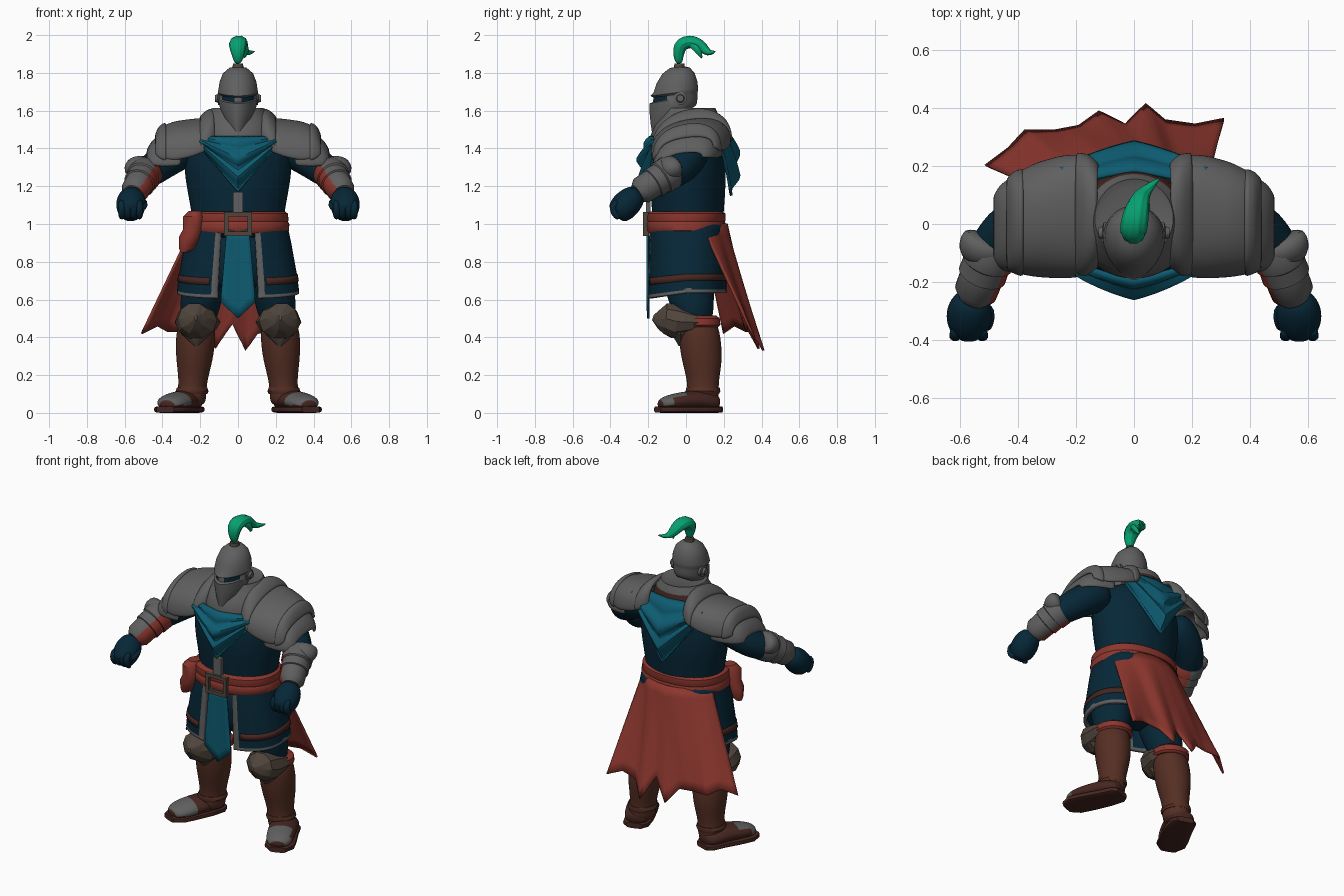
import bpy, bmesh, math
from mathutils import Vector

def mat(name, r, g, b):
    m = bpy.data.materials.new(name)
    m.diffuse_color = (r, g, b, 1)
    return m

STEEL = mat("steel grey", .115, .115, .115)
NAVY = mat("navy cloth", .002, .02, .038)
TEAL = mat("teal cloth", .004, .105, .165)
RED = mat("red cloth", .26, .037, .027)
BROWN = mat("brown leather", .09, .028, .017)
DARK = mat("dark leather", .06, .019, .015)
BRONZE = mat("dull bronze", .08, .06, .046)
GREEN = mat("green plume", .002, .36, .165)

def make(name, verts, faces, mats, rule=None, mirror=False, solid=0, sub=0, angle=40):
    me = bpy.data.meshes.new(name)
    me.from_pydata([tuple(v) for v in verts], [], faces)
    bm = bmesh.new()
    bm.from_mesh(me)
    bmesh.ops.recalc_face_normals(bm, faces=bm.faces)
    bm.to_mesh(me)
    bm.free()
    for m in mats:
        me.materials.append(m)
    for p in me.polygons:
        p.use_smooth = True
        if rule:
            p.material_index = int(rule(p.center, p.normal))
    if not sub:
        me.set_sharp_from_angle(angle=math.radians(angle))
    ob = bpy.data.objects.new(name, me)
    bpy.context.collection.objects.link(ob)
    if mirror:
        ob.modifiers.new("mirror", 'MIRROR').use_mirror_merge = False
    if solid:
        s = ob.modifiers.new("thickness", 'SOLIDIFY')
        s.thickness, s.offset = solid, 0
    if sub:
        s = ob.modifiers.new("smooth", 'SUBSURF')
        s.levels = s.render_levels = sub
    return ob

def skin(rings, n):
    """faces joining closed rings, with end caps"""
    f = [(i*n+j, i*n+(j+1) % n, (i+1)*n+(j+1) % n, (i+1)*n+j) for i in range(rings-1) for j in range(n)]
    return f + [tuple(range(n)), tuple(range((rings-1)*n, rings*n))]

def loft(name, secs, mats, n=20, hint=(1, 0, 0), flat=False, power=1, ridge=0, **kw):
    """ellipses (x, y, z, a, b) swept along a path"""
    pts, verts = [Vector(s[:3]) for s in secs], []
    for i, s in enumerate(secs):
        t = Vector((0, 0, 1)) if flat else (pts[min(i+1, len(pts)-1)] - pts[max(i-1, 0)]).normalized()
        a = Vector(hint)
        a = (a - t*a.dot(t)).normalized()
        b = t.cross(a)
        for j in range(n):
            w = 2*math.pi*j/n
            k = 1 - ridge*(j % 2)
            c, d = (math.copysign(abs(q)**power, q) for q in (math.cos(w), math.sin(w)))
            verts.append(pts[i] + a*c*s[3]*k + b*d*s[4]*k)
    return make(name, verts, skin(len(secs), n), mats, **kw)

def grid(name, f, nu, nv, mats, **kw):
    verts = [f(i/nu, j/nv) for i in range(nu+1) for j in range(nv+1)]
    w = nv+1
    faces = [(i*w+j, i*w+j+1, (i+1)*w+j+1, (i+1)*w+j) for i in range(nu) for j in range(nv)]
    return make(name, verts, faces, mats, **kw)

def pick(rows, u):
    """linear lookup in a list of tuples"""
    x = u*(len(rows)-1)
    i = min(int(x), len(rows)-2)
    return [a+(b-a)*(x-i) for a, b in zip(rows[i], rows[i+1])]

def box(name, c, s, m, **kw):
    x, y, z = (q/2 for q in s)
    v = [(c[0]+i*x, c[1]+j*y, c[2]+k*z) for k in (-1, 1) for i, j in ((-1, -1), (1, -1), (1, 1), (-1, 1))]
    return make(name, v, skin(2, 4), [m], **kw)

# torso, pelvis and collar
loft("torso", [(0, .01, .9, .24, .185), (0, .01, 1.05, .245, .19), (0, .01, 1.2, .278, .205), (0, .01, 1.35, .295, .2),
               (0, .01, 1.45, .26, .18), (0, .02, 1.53, .14, .13)], [NAVY], flat=True, sub=2)
loft("pelvis", [(0, .01, .98, .24, .18), (0, .01, .75, .25, .16), (0, .01, .64, .14, .12)], [NAVY], flat=True, sub=2)
loft("collar", [(0, .0, 1.43, .19, .185), (0, .0, 1.47, .2, .187), (0, .01, 1.53, .185, .172), (0, .02, 1.57, .165, .152),
                (0, .02, 1.585, .15, .148), (0, .02, 1.615, .135, .135), (0, .02, 1.605, .11, .11)], [STEEL, DARK], n=40, flat=True,
     rule=lambda c, n: c.y > .08 and c.z < 1.575)
box("chest_strip", (0, -.2, 1.11), (.055, .025, .12), STEEL)

# scarf with V folds, front and back
for name, top, tip, wid, prof in (("scarf_front", 1.46, 1.17, .2, [(-.19,), (-.245,), (-.24,), (-.215,)]),
                                  ("scarf_back", 1.54, 1.15, .25, [(.18,), (.265,), (.275,), (.24,)])):
    def scarf(u, v):
        x = (u*2-1)*wid
        s = abs(x)/wid
        y = pick(prof, v)[0]*(1-.2*s-.12*s*s)*(1+.05*math.sin(v*6*math.pi))
        return (x, y, top + (tip + (top-tip-.05)*s - top)*v)
    grid(name, scarf, 16, 18, [TEAL], solid=.015)

# helmet: rings of z front, z back, half width, y front, y back
HEL = [(1.835, 1.835, .008, -.03, -.01), (1.826, 1.828, .045, -.085, .02), (1.795, 1.8, .08, -.125, .045),
       (1.745, 1.755, .098, -.155, .06), (1.695, 1.72, .104, -.172, .064), (1.678, 1.71, .107, -.188, .064),
       (1.67, 1.7, .1, -.172, .062), (1.645, 1.69, .1, -.175, .06), (1.638, 1.68, .101, -.193, .06),
       (1.58, 1.66, .098, -.192, .06), (1.53, 1.64, .088, -.187, .058), (1.485, 1.625, .066, -.18, .05)]
N, verts = 48, []
for i, (zf, zb, rx, yf, yb) in enumerate(HEL):
    ym = yf + (yb-yf)*.55
    for j in range(N):
        c, s = math.cos(2*math.pi*j/N), math.sin(2*math.pi*j/N)
        p = 1.2 if s < 0 and i > 4 else 1
        x = rx*math.copysign(abs(c)**p, c)
        y = ym + ((yb-ym)*s if s > 0 else -(ym-yf)*abs(s)**p)
        verts.append((x, y, zf + (zb-zf)*(y-yf)/(yb-yf)))
make("helmet", verts, skin(len(HEL), N), [STEEL, NAVY], angle=35,
     rule=lambda c, n: 1.645 < c.z < 1.685 and .017 < abs(c.x) < .085 and c.y < -.08 and -.6 < n.z < .6 and c.z < 1.673 + .1*abs(c.x))
loft("ear_disc", [(.08, -.03, 1.665, .035, .035), (.105, -.03, 1.665, .035, .035), (.108, -.03, 1.665, .022, .022),
                  (.122, -.03, 1.665, .018, .018)], [STEEL], hint=(0, 1, 0), mirror=True)
loft("plume_socket", [(0, -.035, 1.81, .032, .032), (0, -.035, 1.85, .026, .026)], [BRONZE], flat=True)
loft("plume", [(0, -.035, 1.845, .018, .018), (0, -.042, 1.89, .034, .032), (-.003, -.035, 1.94, .05, .042),
               (0, -.005, 1.963, .052, .042), (.008, .04, 1.966, .048, .038), (.018, .08, 1.945, .038, .034),
               (.032, .105, 1.915, .028, .026), (.055, .13, 1.903, .016, .016), (.09, .158, 1.915, .003, .003)],
     [GREEN], n=20, ridge=.2, sub=1)
loft("plume_lock", [(.01, .0, 1.96, .02, .02), (.035, .04, 1.95, .022, .025), (.045, .07, 1.91, .018, .02),
                    (.03, .085, 1.875, .004, .004)], [GREEN], n=12, ridge=.2, sub=1)

# layered shoulder plates: rows of x, centre y, top z, bottom z, half depth
def plate(name, rows, thick=.018):
    def f(u, v):
        x, yc, zt, zb, ry = pick(rows, u)
        w = (v*2-1)*1.62
        y = yc + ry*math.copysign(abs(math.sin(w))**.9, w)
        return (x, y, zb + (zt-zb)*max(math.cos(w), 0)**.75 + .14*(y-.03))
    grid(name, f, 2*(len(rows)-1), 20, [STEEL], solid=thick, mirror=True, sub=1)
plate("shoulder_rim", [(.125, .03, 1.6, 1.44, .165), (.16, .03, 1.59, 1.42, .2), (.2, .03, 1.55, 1.4, .205)], .025)
plate("shoulder_plate", [(.15, .03, 1.55, 1.42, .2), (.24, .025, 1.545, 1.385, .205), (.33, .015, 1.535, 1.365, .19),
                         (.39, .005, 1.515, 1.37, .17), (.425, 0, 1.465, 1.395, .14)])
plate("shoulder_edge", [(.38, .005, 1.53, 1.36, .178), (.41, .005, 1.515, 1.37, .168), (.435, 0, 1.46, 1.39, .145)], .02)
plate("shoulder_lower_plate", [(.3, .01, 1.5, 1.335, .18), (.4, 0, 1.48, 1.33, .165), (.455, -.01, 1.43, 1.335, .14),
                               (.48, -.015, 1.38, 1.345, .1)])

# arms, gauntlets and fists
loft("arm", [(.24, .03, 1.42, .1, .1), (.36, .02, 1.36, .1, .105), (.45, -.03, 1.29, .088, .09), (.5, -.1, 1.25, .075, .078),
             (.54, -.2, 1.19, .06, .06), (.56, -.27, 1.15, .05, .05)], [NAVY], hint=(0, 0, 1), mirror=True, sub=2)
A, B, INNER = Vector((.475, -.055, 1.29)), Vector((.555, -.26, 1.162)), Vector((-.75, -.4, -.5))
def inner_side(c, n):
    ax = (B-A).normalized()
    d = (c-A) - ax*(c-A).dot(ax)
    return d.normalized().dot(INNER) > .35
loft("gauntlet", [(.475, -.055, 1.29, .07, .07), (.487, -.085, 1.272, .092, .092), (.505, -.13, 1.245, .09, .09),
                  (.506, -.133, 1.243, .082, .082), (.522, -.175, 1.216, .084, .084), (.523, -.178, 1.214, .076, .076),
                  (.545, -.235, 1.178, .074, .074), (.555, -.26, 1.162, .05, .05)], [STEEL, RED], n=28, hint=(0, 0, 1),
     mirror=True, rule=inner_side)
loft("elbow_guard", [(.5, -.045, 1.31, .055, .085), (.515, -.075, 1.3, .07, .09), (.522, -.1, 1.285, .066, .085),
                     (.53, -.13, 1.262, .04, .06)], [STEEL], hint=(0, 0, 1), mirror=True, sub=1)
loft("fist", [(.555, -.245, 1.17, .045, .045), (.563, -.28, 1.14, .075, .07), (.568, -.32, 1.1, .082, .078),
              (.567, -.355, 1.065, .07, .07), (.565, -.375, 1.045, .045, .05)], [NAVY], mirror=True, sub=2)
for i in range(4):
    x = .522 + .031*i
    loft("finger", [(x, -.355, 1.125, .016, .016), (x, -.388, 1.1, .022, .022), (x, -.385, 1.06, .022, .022),
                    (x, -.35, 1.025, .016, .016)], [NAVY], n=10, mirror=True, sub=1)
loft("thumb", [(.51, -.28, 1.13, .02, .025), (.497, -.32, 1.1, .025, .025), (.51, -.37, 1.08, .018, .018)],
     [NAVY], n=10, hint=(0, 0, 1), mirror=True, sub=1)

# belt, buckle and side knot
loft("belt", [(0, 0, .95, .255, .2), (0, 0, .965, .27, .21), (0, 0, 1.0, .272, .212), (0, 0, 1.012, .265, .206),
              (0, 0, 1.02, .268, .21), (0, 0, 1.055, .264, .208), (0, 0, 1.065, .25, .195)], [RED], n=48, flat=True, power=.92)
for s in (-1, 1):
    box("buckle_side", (s*.062, -.212, 1.0), (.022, .03, .125), BRONZE)
    box("buckle_bar", (0, -.212, 1.0+s*.052), (.12, .028, .022), BRONZE)
loft("belt_knot", [(-.225, -.12, 1.07, .035, .04), (-.235, -.13, 1.04, .055, .055), (-.24, -.13, .97, .052, .05),
                   (-.255, -.13, .93, .058, .05), (-.27, -.13, .87, .042, .03), (-.285, -.13, .85, .02, .02)],
     [RED], n=10, flat=True)

# skirt open at the front, grey trim and leather strap
def wrap(rows, gap):
    def f(u, v):
        z, rx, ry = pick(rows, u)
        w = -math.pi/2 + gap + v*2*(math.pi-gap)
        c, s = (math.copysign(abs(q)**.82, q) for q in (math.cos(w), math.sin(w)))
        return (rx*c, .005+ry*s, z - .03*max(0, -s)*(1-(z-.63)/.37))
    return f
def trim(c, n):
    low = c.z + .03*min(max(-c.y/.2, 0), 1) < .655
    return low or (c.y < -.1 and abs(c.x) < .445*(.25 + .18*(1-c.z)))
grid("skirt", wrap([(1.0, .25, .19), (.9, .272, .195), (.8, .29, .198), (.72, .305, .2), (.66, .312, .2), (.635, .314, .202)], .27),
     15, 50, [NAVY, STEEL], solid=.02, rule=trim)
grid("skirt_strap", wrap([(.735, .308, .206), (.7, .314, .209)], .42), 1, 60, [DARK], solid=.016)

# hanging front cloth
grid("front_cloth", lambda u, v: ((u*2-1)*(.06+.03*min(v*1.1, 1)), -.2-.004*abs(u*2-1), .97 - v*(.47-.085*abs(u*2-1))),
     8, 8, [TEAL], solid=.012)

# ragged back cape
HEM = [(-.51, .2, .42), (-.43, .26, .46), (-.375, .32, .43), (-.27, .32, .43), (-.19, .335, .43), (-.12, .385, .34), (-.03, .34, .47),
       (.04, .41, .33), (.105, .355, .42), (.21, .34, .44), (.31, .36, .4)]
def cape(u, v):
    a = (u*2-1)*1.2
    x, y, z = pick(HEM, u)
    ripple = .012*math.sin(u*22)*v*(1-v)*2
    return (.25*math.sin(a)*(1-v) + x*v, .215*math.cos(a)*(1-v) + y*v + ripple, 1.0 + (z-1.0)*v)
grid("cape", cape, 40, 10, [RED], solid=.012)

# legs: thigh, knee guard, boot and foot
loft("thigh", [(.15, .01, .85, .12, .14), (.175, .01, .7, .12, .14), (.2, .03, .58, .11, .12), (.21, .05, .45, .09, .09)],
     [NAVY], flat=True, mirror=True, sub=2)
loft("boot_shaft", [(.215, .065, .51, .095, .095), (.225, .072, .4, .108, .114), (.23, .085, .28, .099, .11),
                    (.238, .09, .17, .075, .083), (.245, .09, .1, .078, .085), (.25, .09, .03, .08, .085)], [BROWN],
     flat=True, mirror=True, sub=2)
loft("boot_cuff", [(.215, .07, .455, .1, .1), (.215, .07, .465, .112, .112), (.215, .07, .5, .11, .11),
                   (.213, .07, .515, .09, .09)], [RED], flat=True, mirror=True)
loft("ankle_strap", [(.243, .09, .1, .08, .085), (.243, .09, .115, .087, .092), (.243, .09, .135, .08, .088)], [BROWN],
     flat=True, mirror=True)
loft("knee_guard", [(.21, .13, .48, .09, .035), (.214, .03, .48, .122, .065), (.222, -.06, .485, .112, .095), (.232, -.11, .5, .085, .085),
                    (.226, -.145, .495, .045, .05), (.224, -.175, .505, .008, .015)], [BRONZE], n=10, mirror=True, angle=20)
loft("shin_point", [(.22, -.03, .48, .1, .075), (.222, -.03, .42, .08, .05), (.222, -.025, .355, .012, .015)], [BRONZE],
     flat=True, mirror=True, n=10, angle=20)
loft("foot", [(.24, .175, .05, .045, .035), (.25, .14, .055, .078, .05), (.28, .07, .068, .085, .055), (.322, -.02, .062, .086, .05),
              (.36, -.095, .052, .082, .043), (.378, -.145, .04, .045, .028)], [DARK, STEEL], mirror=True, sub=2,
     rule=lambda c, n: c.y < -.03 and c.z > .04)
loft("sole", [(.24, .18, .018, .05, .017), (.25, .15, .018, .078, .018), (.28, .07, .018, .085, .018), (.33, -.03, .018, .09, .018),
              (.365, -.1, .018, .088, .018), (.385, -.15, .018, .05, .017)], [DARK], n=16, mirror=True, power=.5)
